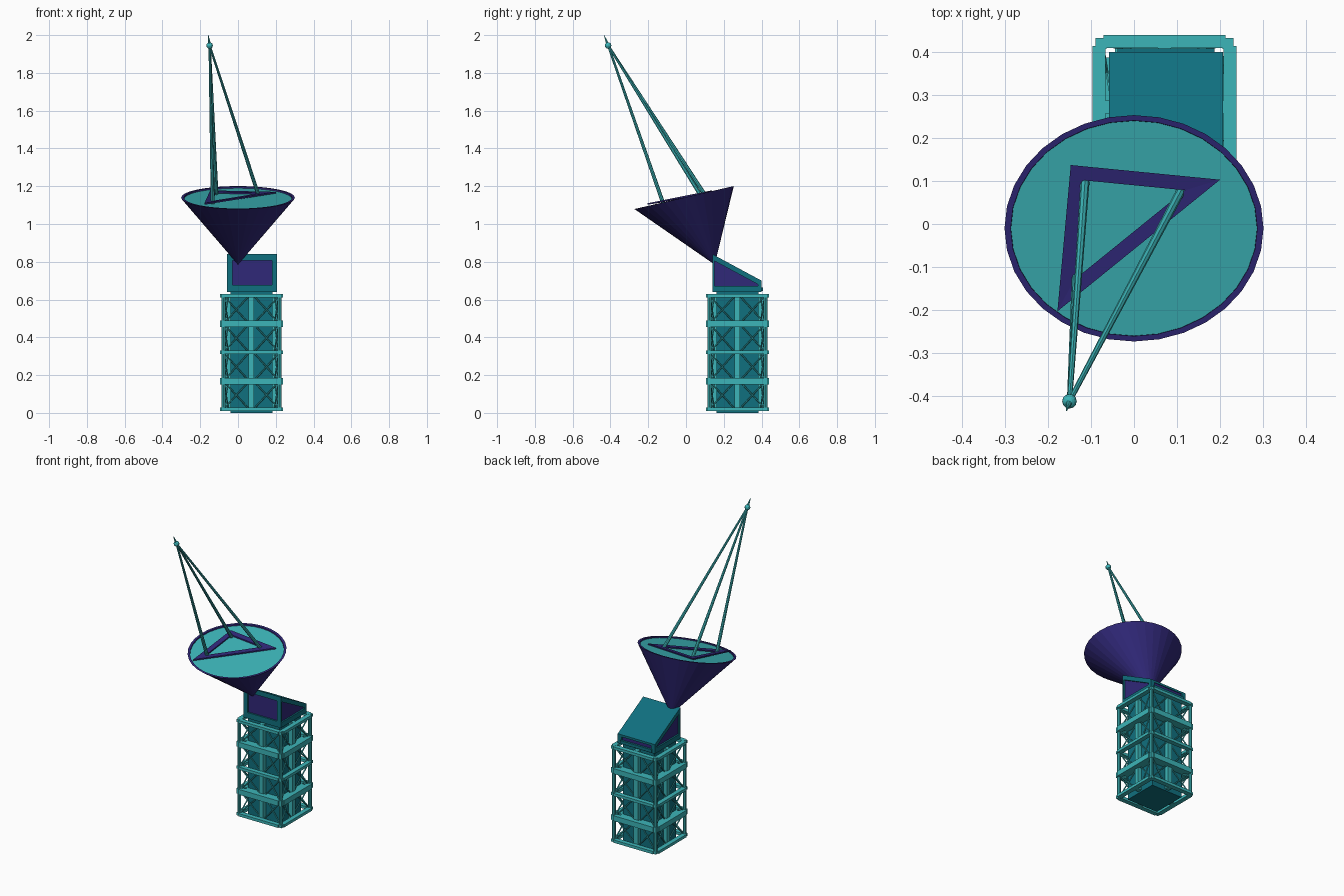
import bpy, bmesh, math
from mathutils import Vector, Matrix

if "Cube" in bpy.data.objects:
    bpy.data.objects.remove(bpy.data.objects["Cube"])


def material(name, rgb):
    m = bpy.data.materials.new(name)
    m.diffuse_color = (*rgb, 1)
    m.use_nodes = True
    m.node_tree.nodes["Principled BSDF"].inputs["Base Color"].default_value = m.diffuse_color
    return m


LIGHT = material("light_teal", (0.045, 0.46, 0.48))
DARK = material("dark_teal", (0.005, 0.16, 0.21))
PURPLE = material("purple", (0.03, 0.021, 0.19))


def finish(bm, name, *mats):
    bmesh.ops.recalc_face_normals(bm, faces=bm.faces)
    me = bpy.data.meshes.new(name)
    bm.to_mesh(me)
    bm.free()
    for m in mats:
        me.materials.append(m)
    ob = bpy.data.objects.new(name, me)
    bpy.context.collection.objects.link(ob)
    return ob


def box(bm, lo, hi, xf=Matrix()):
    lo, hi = Vector(lo), Vector(hi)
    m = Matrix.Translation((lo + hi) / 2) @ Matrix.Diagonal((*(hi - lo), 1))
    bmesh.ops.create_cube(bm, size=1, matrix=xf @ m)


def rod(bm, a, b, r, sides=8, r2=None, xf=Matrix()):
    a, b = xf @ Vector(a), xf @ Vector(b)
    d = b - a
    m = Matrix.Translation((a + b) / 2) @ d.to_track_quat('Z', 'Y').to_matrix().to_4x4()
    bmesh.ops.create_cone(bm, cap_ends=True, segments=sides, radius1=r,
                          radius2=r if r2 is None else r2, depth=d.length, matrix=m)


def prism(bm, profile, x0, x1):
    # extrude a (y, z) outline along x
    f = bm.faces.new([bm.verts.new((x0, y, z)) for y, z in profile])
    ext = bmesh.ops.extrude_face_region(bm, geom=[f])
    bmesh.ops.translate(bm, vec=(x1 - x0, 0, 0),
                        verts=[v for v in ext["geom"] if isinstance(v, bmesh.types.BMVert)])


CX, CY = 0.071, 0.272

# Tower core
bm = bmesh.new()
box(bm, (CX - .111, CY - .111, 0), (CX + .111, CY + .111, .645))
finish(bm, "tower_core", DARK)

# Lattice: one side built and turned four times
LEVELS = (.02, .168, .32, .472, .62)
bm = bmesh.new()
for k in range(4):
    xf = Matrix.Translation((CX, CY, 0)) @ Matrix.Rotation(k * math.pi / 2, 4, 'Z')
    rod(bm, (-.148, -.148, .01), (-.148, -.148, .63), .011, xf=xf)
    box(bm, (-.015, -.138, .01), (.015, -.108, .63), xf)
    for i, z in enumerate(LEVELS):
        h = .017 if i % 2 else .009
        box(bm, (-.142, -.167, z - h), (.142, -.137, z + h), xf)
        box(bm, (-.16, -.16, z - h), (-.135, -.135, z + h), xf)
        if i % 2:
            box(bm, (-.115, -.14, z - .014), (.115, -.108, z + .014), xf)
    for z0, z1 in zip(LEVELS, LEVELS[1:]):
        for s in (-1, 1):
            rod(bm, (s * .148, -.145, z0), (s * .012, -.122, z1), .004, 6, xf=xf)
            rod(bm, (s * .148, -.145, z1), (s * .012, -.122, z0), .004, 6, xf=xf)
finish(bm, "tower_lattice", LIGHT)

# Sloped housing: panels inside an edge frame, under a slanted roof
X0, X1 = -.058, .207
bm = bmesh.new()
prism(bm, [(.15, .65), (.39, .65), (.39, .70), (.15, .825)], X0 + .01, X1 - .01)
finish(bm, "housing_panels", PURPLE)
bm = bmesh.new()
box(bm, (X0, .14, .64), (X1, .40, .648))
for x in (X0, X1 - .028):
    prism(bm, [(.14, .64), (.152, .64), (.152, .833), (.14, .84)], x, x + .028)
    box(bm, (x, .38, .64), (x + .028, .40, .70))
for x in (X0, X1 - .012):
    box(bm, (x, .14, .64), (x + .012, .40, .672))
    prism(bm, [(.14, .84), (.14, .81), (.40, .67), (.40, .70)], x, x + .012)
box(bm, (X0, .14, .64), (X1, .152, .677))
box(bm, (X0, .14, .808), (X1, .152, .833))
box(bm, (X0, .388, .64), (X1, .40, .66))
prism(bm, [(.14, .84), (.14, .826), (.40, .686), (.40, .70)], X0, X1)
box(bm, (X0 + .02, .395, .645), (X1 - .02, .408, .665))
finish(bm, "housing_frame", DARK)

# Dish: leaning cone with a raised rim round a flat disc
def dish_z(y):
    return 1.14 + .231 * (y + .01)


N = 32
bm = bmesh.new()
rings = []
for s, dz in ((1, 0), (.952, 0), (.95, -.008)):
    ring = []
    for i in range(N):
        t = 2 * math.pi * i / N
        y = -.01 + .263 * s * math.sin(t)
        ring.append(bm.verts.new((.301 * s * math.cos(t), y, dish_z(y) + dz)))
    rings.append(ring)
apex = bm.verts.new((0, .152, .785))
for i in range(N):
    j = (i + 1) % N
    bm.faces.new((apex, rings[0][j], rings[0][i]))
    for a, b in zip(rings, rings[1:]):
        bm.faces.new((a[i], a[j], b[j], b[i]))
bm.faces.new(rings[2]).material_index = 1
finish(bm, "dish", PURPLE, LIGHT)

# Triangular mounting frame lying on the disc
centre = Vector((-.0555, .0263))
corners = [Vector(c) for c in ((-.147, .137), (.2, .103), (-.178, -.203))]
inner = [centre + (c - centre) * .68 for c in corners]


def frame_z(y):
    return 1.157 + (y - .09) * .16


bm = bmesh.new()
loops = []
for pts, dz in ((corners, 0), (inner, 0), (inner, -.008), (corners, -.008)):
    loops.append([bm.verts.new((p.x, p.y, max(frame_z(p.y), dish_z(p.y) + .004) + dz)) for p in pts])
for i in range(3):
    j = (i + 1) % 3
    for k in range(4):
        a, b = loops[k], loops[(k + 1) % 4]
        bm.faces.new((a[i], a[j], b[j], b[i]))
finish(bm, "mounting_triangle", PURPLE)

# Three struts meeting at the feed
feed = Vector((-.15, -.412, 1.945))
bm = bmesh.new()
for c in corners:
    p = centre + (c - centre) * .64
    rod(bm, (p.x, p.y, dish_z(p.y) - .006), feed, .0105, 8, .006)
finish(bm, "feed_struts", LIGHT)

# Feed ball and spike
bm = bmesh.new()
bmesh.ops.create_uvsphere(bm, u_segments=12, v_segments=8, radius=.017, matrix=Matrix.Translation(feed))
rod(bm, feed, (-.157, -.434, 2.0), .009, 8, .001)
finish(bm, "feed_tip", LIGHT)
